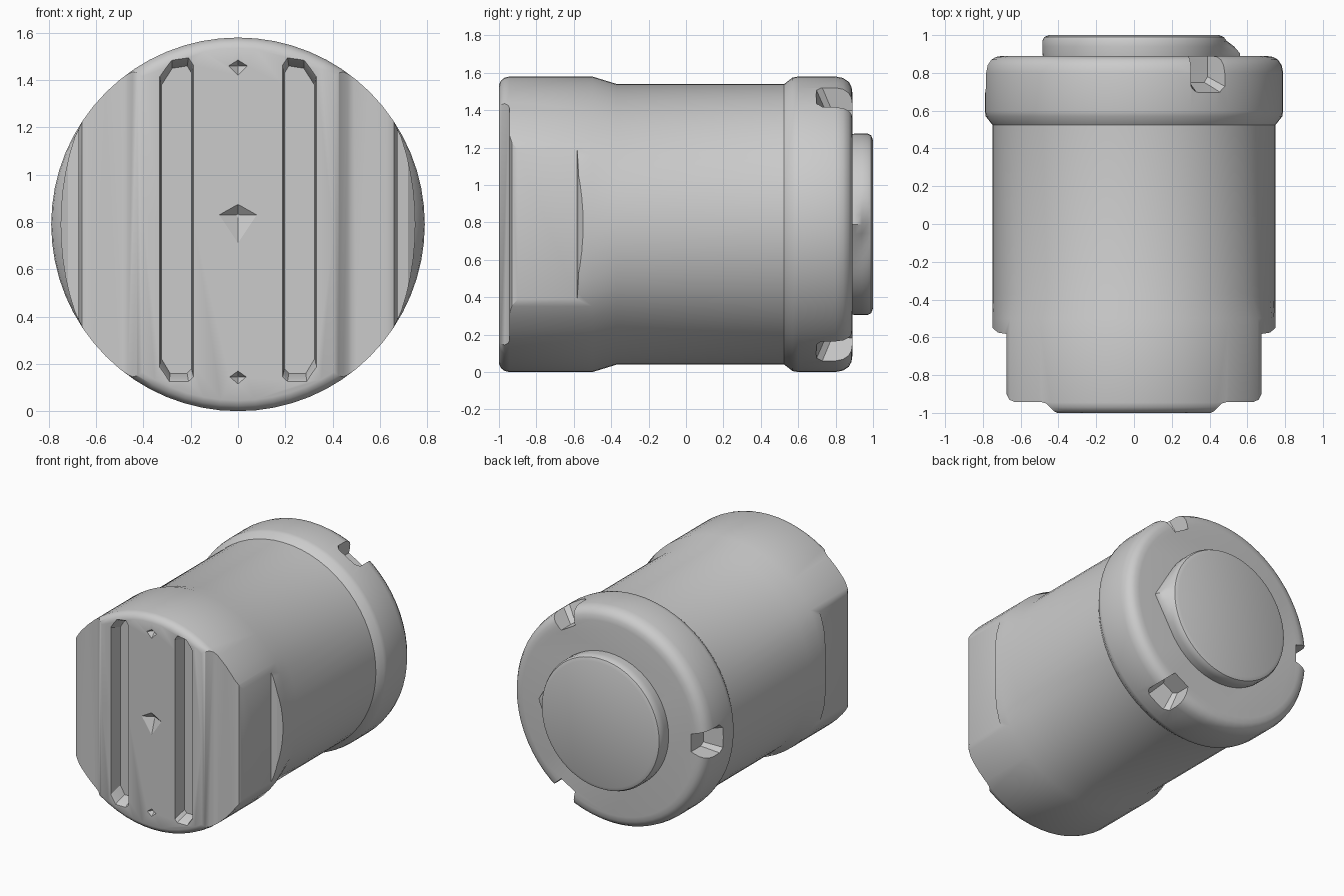
import bpy, bmesh, math
from mathutils import Vector

if "Cube" in bpy.data.objects:
    bpy.data.objects.remove(bpy.data.objects["Cube"])

CZ = 0.79          # height of the cylinder axis
SEG = 64

grey = bpy.data.materials.new("body_grey")
grey.diffuse_color = (0.6, 0.6, 0.6, 1)
grey.use_nodes = True
grey.node_tree.nodes["Principled BSDF"].inputs["Base Color"].default_value = grey.diffuse_color


def mesh_from_rings(name, rings):
    """Skin closed rings of points and cap both ends."""
    bm = bmesh.new()
    loops = [[bm.verts.new(p) for p in ring] for ring in rings]
    n = len(loops[0])
    for a, b in zip(loops, loops[1:]):
        for i in range(n):
            j = (i + 1) % n
            bm.faces.new((a[i], a[j], b[j], b[i]))
    bm.faces.new(loops[0])
    bm.faces.new(loops[-1])
    bmesh.ops.recalc_face_normals(bm, faces=bm.faces)
    me = bpy.data.meshes.new(name)
    bm.to_mesh(me)
    bm.free()
    me.materials.append(grey)
    ob = bpy.data.objects.new(name, me)
    bpy.context.collection.objects.link(ob)
    return ob


def turned(name, sections):
    """Lathe along y; each section is (y, radius function of angle)."""
    angles = [2 * math.pi * i / SEG for i in range(SEG)]
    return mesh_from_rings(name, [
        [(f(a) * math.cos(a), y, CZ + f(a) * math.sin(a)) for a in angles]
        for y, f in sections])


def boolean(target, cutter, mode="DIFFERENCE"):
    m = target.modifiers.new("cut", "BOOLEAN")
    m.operation, m.object, m.solver = mode, cutter, "EXACT"
    bpy.context.view_layer.objects.active = target
    bpy.ops.object.modifier_apply(modifier=m.name)
    bpy.data.objects.remove(cutter)


def round_section(r):
    return lambda a: r


def collar_section(r):
    # the front collar is flattened a little at its left and right
    return lambda a: r - 0.04 * max(0, 1 - (math.sin(a) / 0.52) ** 2)


def lug_section(r, peak):
    # disc with a tangent point towards +x
    t = math.acos(r / peak)

    def f(a):
        a = abs((a + math.pi) % (2 * math.pi) - math.pi)
        return r / math.cos(t - a) if a < t else r
    return f


# main body: front collar, waist and rear flange
body = turned("canister_body",
    [(y, collar_section(r)) for y, r in
     [(-1, 0.745), (-0.99, 0.768), (-0.97, 0.784), (-0.945, 0.79), (-0.5, 0.79)]] +
    [(y, round_section(r)) for y, r in
     [(-0.37, 0.75), (0.525, 0.75), (0.57, 0.785), (0.6, 0.79), (0.8, 0.79),
      (0.84, 0.782), (0.87, 0.762), (0.885, 0.735), (0.89, 0.70)]])

# plan outline that shapes the side flats and the stepped front
half = [(0.405, -1), (0.425, -0.99), (0.465, -0.95), (0.49, -0.943), (0.63, -0.943),
        (0.66, -0.93), (0.675, -0.9), (0.675, -0.582), (0.72, -0.575), (0.75, -0.55),
        (0.85, -0.52), (0.95, -0.5), (0.95, 1.1)]
plan = half + [(-x, y) for x, y in reversed(half)]
boolean(body, mesh_from_rings("plan_cutter", [[(x, y, z) for x, y in plan]
                                              for z in (-0.2, 1.8)]), "INTERSECT")

# two long vertical grooves in the front
groove = [(0.19, 0.15), (0.21, 0.13), (0.29, 0.13), (0.33, 0.19),
          (0.33, 1.41), (0.28, 1.48), (0.21, 1.49), (0.19, 1.46)]
for s in (-1, 1):
    rings = []
    for y, k in ((-1.02, 1.06), (-0.985, 0.98), (-0.90, 0.9)):
        rings.append([(s * (0.26 + (x - 0.26) * k), y, z + (k - 1) * 0.3 * (1 if z > CZ else -1))
                      for x, z in groove])
    boolean(body, mesh_from_rings("groove_cutter", rings))

# diamond dimples on the centre line of the front
for z, w, up, down in ((0.83, 0.08, 0.045, 0.12), (1.46, 0.04, 0.025, 0.04),
                       (0.145, 0.035, 0.025, 0.03)):
    rings = [[(w * k, y, z), (0, y, z + up * k), (-w * k, y, z), (0, y, z - down * k)]
             for y, k in ((-1.02, 1.5), (-0.965, 0.1))]
    boolean(body, mesh_from_rings("dimple_cutter", rings))

# three notches in the rear flange
for deg in (60, 180, 300):
    a = math.radians(deg)
    out = Vector((math.cos(a), 0, math.sin(a)))
    side = Vector((-math.sin(a), 0, math.cos(a)))
    rings = []
    for r, w, y0 in ((0.665, 0.065, 0.75), (0.85, 0.125, 0.67)):
        c = Vector((0, 0, CZ)) + out * r
        rings.append([c + side * (w * s) + Vector((0, y, 0))
                      for s, y in ((-1, y0 + 0.03), (-0.7, y0), (0.7, y0), (1, y0 + 0.03),
                                   (1, 1), (-1, 1))])
    boolean(body, mesh_from_rings("notch_cutter", rings))

# raised rear cap with its pointed lug
cap = turned("rear_cap", [(0.87, lug_section(0.48, 0.565)), (0.905, lug_section(0.485, 0.56)),
                          (0.94, lug_section(0.485, 0.53)), (0.97, lug_section(0.485, 0.49)),
                          (0.99, round_section(0.475)), (1.0, round_section(0.45))])

# smooth shading with crisp edges
for ob in (body, cap):
    bpy.ops.object.select_all(action="DESELECT")
    ob.select_set(True)
    bpy.context.view_layer.objects.active = ob
    bpy.ops.object.shade_smooth_by_angle(angle=math.radians(30))
